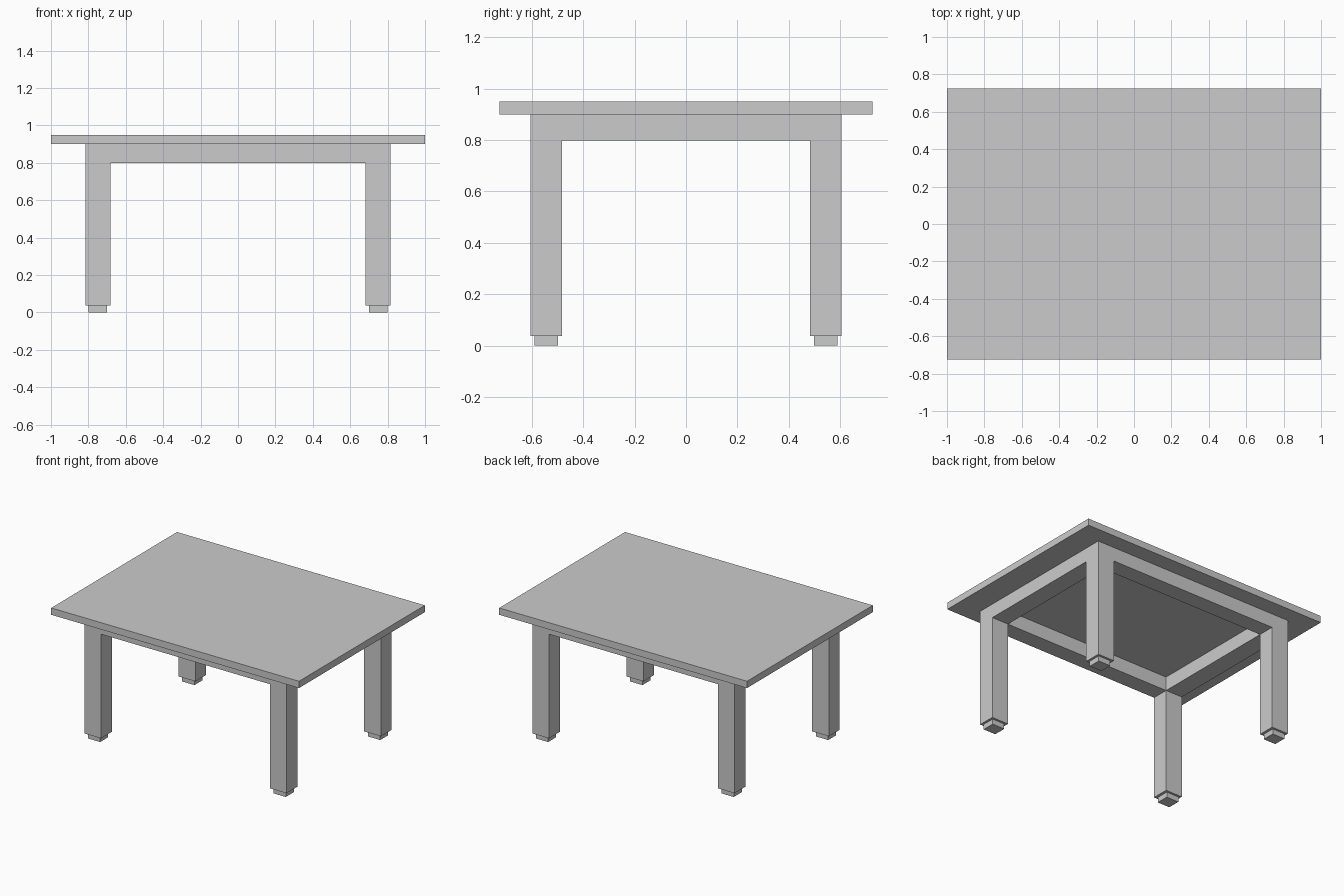
import bpy
import bmesh

if "Cube" in bpy.data.objects:
    bpy.data.objects.remove(bpy.data.objects["Cube"])


def box(name, lo, hi):
    """Axis-aligned box between two opposite corners."""
    bm = bmesh.new()
    bmesh.ops.create_cube(bm, size=1.0)
    for v in bm.verts:
        v.co = [hi[i] if v.co[i] > 0 else lo[i] for i in range(3)]
    mesh = bpy.data.meshes.new(name)
    bm.to_mesh(mesh)
    bm.free()
    obj = bpy.data.objects.new(name, mesh)
    bpy.context.collection.objects.link(obj)
    return obj


def mirrored_box(name, x, y, z, sx, sy):
    """Box given by positive-side ranges, placed on side sx, sy."""
    xs = sorted(sx * v for v in x)
    ys = sorted(sy * v for v in y)
    return box(name, (xs[0], ys[0], z[0]), (xs[1], ys[1], z[1]))


LEG_X, LEG_Y = (0.681, 0.816), (0.482, 0.606)
FOOT_X, FOOT_Y = (0.70, 0.799), (0.498, 0.590)
FOOT_Z, APRON_Z, TOP_Z, HEIGHT = 0.038, 0.798, 0.90, 0.95

# Table top
box("table_top", (-1.0, -0.725, TOP_Z), (1.0, 0.725, HEIGHT))

# Legs with small inset feet
for sy, row in ((-1, "front"), (1, "back")):
    for sx, side in ((-1, "left"), (1, "right")):
        mirrored_box(f"{row}_{side}_leg", LEG_X, LEG_Y, (FOOT_Z, TOP_Z), sx, sy)
        mirrored_box(f"{row}_{side}_foot", FOOT_X, FOOT_Y, (0.0, FOOT_Z), sx, sy)

# Apron rails, flush with the legs inside and out
for s, row, side in ((-1, "front", "left"), (1, "back", "right")):
    mirrored_box(f"{row}_apron", (-LEG_X[0], LEG_X[0]), LEG_Y, (APRON_Z, TOP_Z), 1, s)
    mirrored_box(f"{side}_apron", LEG_X, (-LEG_Y[0], LEG_Y[0]), (APRON_Z, TOP_Z), s, 1)
